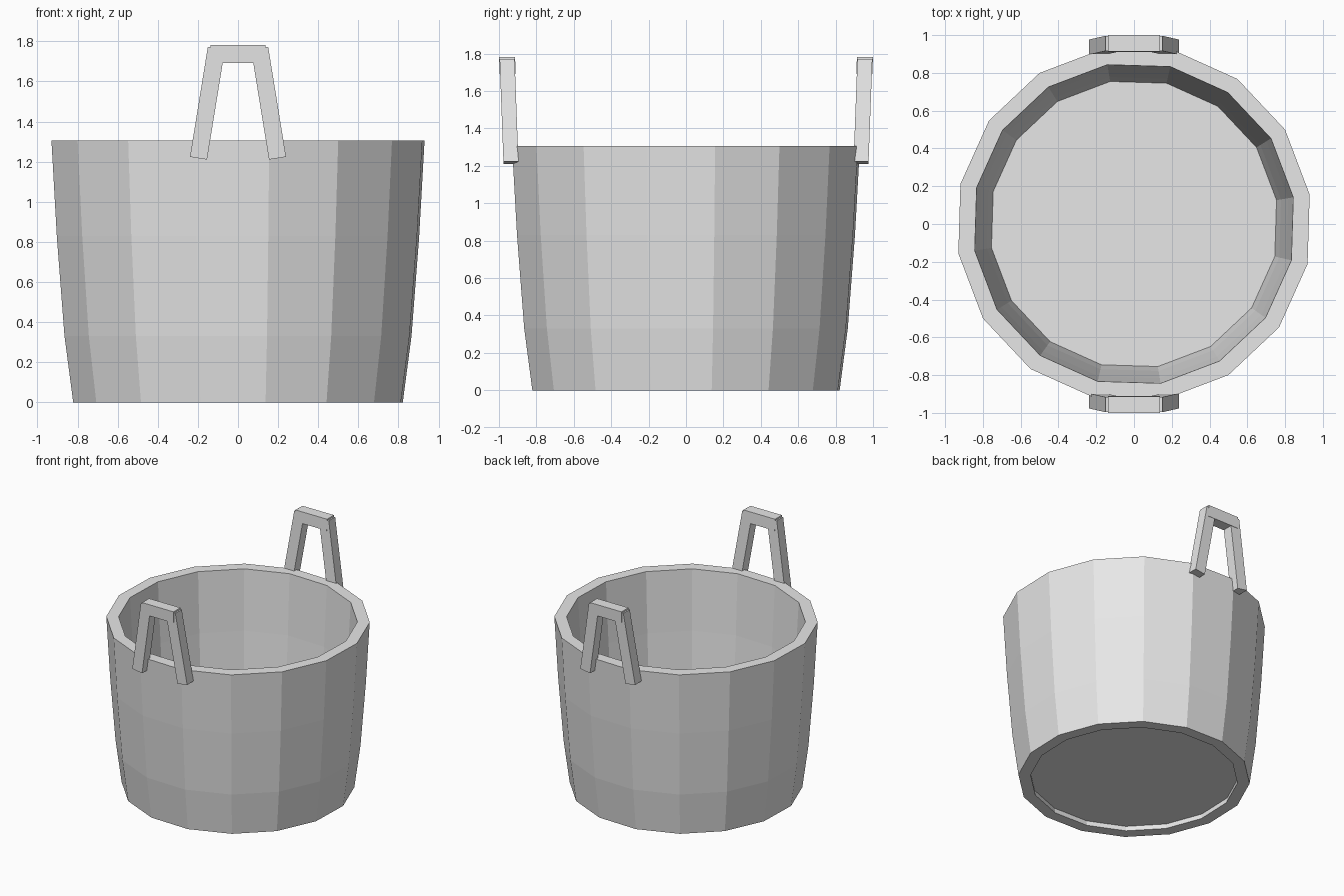
import bpy, bmesh, math
from mathutils import Vector

if "Cube" in bpy.data.objects:
    bpy.data.objects.remove(bpy.data.objects["Cube"])

grey = bpy.data.materials.new("plain_grey")
grey.diffuse_color = (0.8, 0.8, 0.8, 1)
grey.use_nodes = True
grey.node_tree.nodes["Principled BSDF"].inputs["Base Color"].default_value = grey.diffuse_color

SIDES = 16
TURN = math.radians(9.5)


def finish(name, bm):
    bmesh.ops.recalc_face_normals(bm, faces=bm.faces)
    mesh = bpy.data.meshes.new(name)
    bm.to_mesh(mesh)
    bm.free()
    mesh.materials.append(grey)
    obj = bpy.data.objects.new(name, mesh)
    bpy.context.collection.objects.link(obj)
    return obj


def ring(bm, r, z):
    angles = [TURN + 2 * math.pi * i / SIDES for i in range(SIDES)]
    return [bm.verts.new((r * math.cos(a), r * math.sin(a), z)) for a in angles]


def bridge(bm, a, b):
    for i in range(SIDES):
        j = (i + 1) % SIDES
        bm.faces.new((a[i], a[j], b[j], b[i]))


# Bucket wall: closed outer and inner profile, open at the bottom
outer = [(0.833, 0), (0.877, 0.33), (0.916, 0.83), (0.943, 1.305)]
inner = [(r - 0.088, z) for r, z in reversed(outer)]
bm = bmesh.new()
rings = [ring(bm, r, z) for r, z in outer + inner]
for k in range(len(rings)):
    bridge(bm, rings[k], rings[(k + 1) % len(rings)])
finish("bucket_wall", bm)

# Floor: disc recessed slightly above the bottom edge
bm = bmesh.new()
low, high = ring(bm, 0.752, 0.04), ring(bm, 0.767, 0.15)
bridge(bm, low, high)
bm.faces.new(low)
bm.faces.new(high)
finish("bucket_floor", bm)


def lean(z):
    """Handle centre line, leaning outward with height."""
    return 0.936 + (z - 1.22) * 0.037


def bar(bm, start, end, width, depth):
    """Square bar between two (x, z) points."""
    a, b = Vector(start), Vector(end)
    d = (b - a).normalized()
    side = Vector((d.y, -d.x)) * width / 2
    corners = [a - side, a + side, b + side, b - side]
    near, far = [[bm.verts.new((p.x, s * (lean(p.y) + k * depth / 2), p.y))
                  for p in corners] for k in (-1, 1)]
    bm.faces.new(near)
    bm.faces.new(far)
    for i in range(4):
        j = (i + 1) % 4
        bm.faces.new((near[i], near[j], far[j], far[i]))


# Handles: two splayed legs and a crossbar, front and back
for s, name in ((-1, "front_handle"), (1, "back_handle")):
    bm = bmesh.new()
    for m in (-1, 1):
        bar(bm, (m * 0.197, 1.217), (m * 0.108, 1.765), 0.086, 0.08)
    bar(bm, (-0.137, 1.737), (0.137, 1.737), 0.09, 0.086)
    finish(name, bm)
